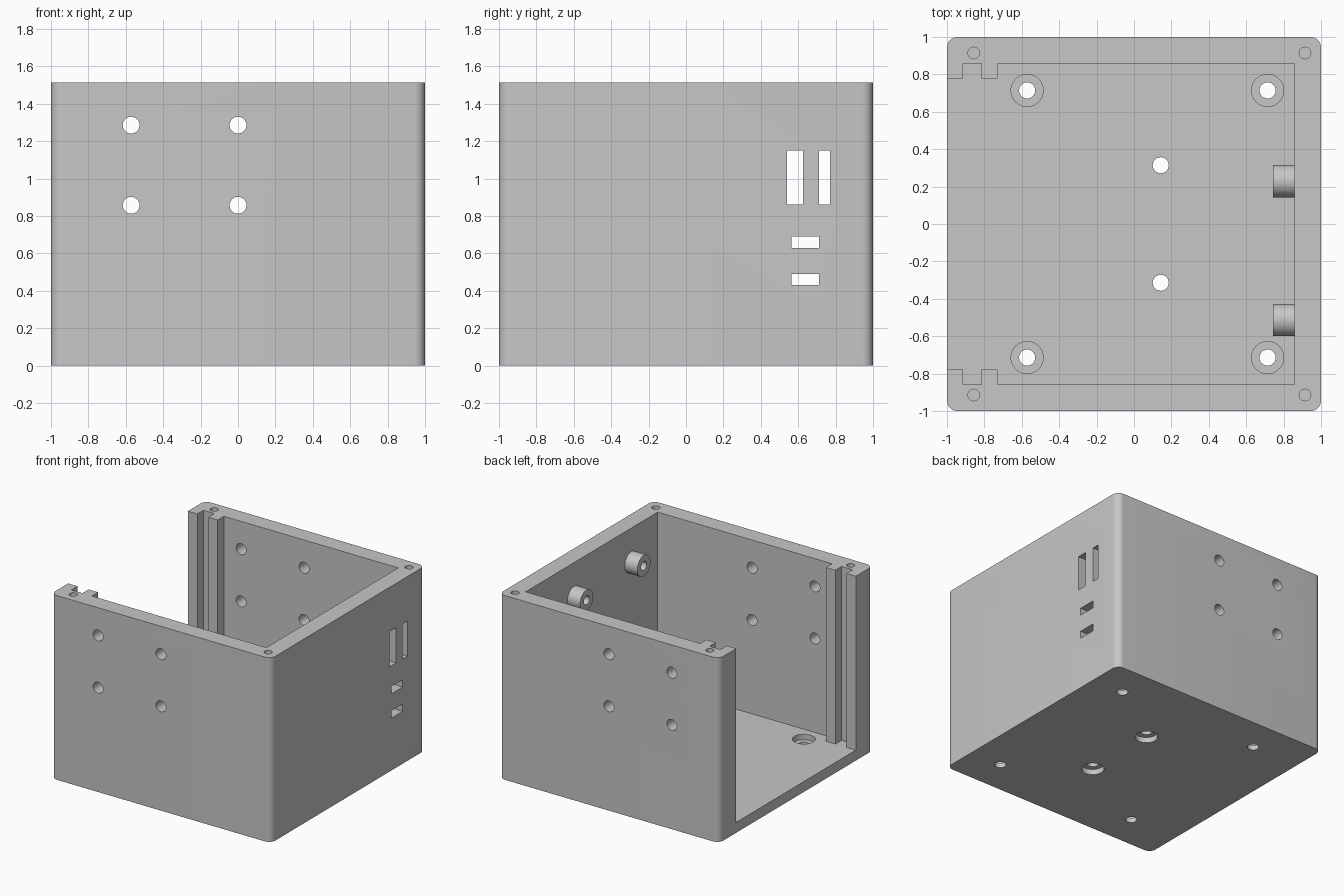
import bpy, bmesh
from math import pi
from mathutils import Matrix, Vector

if "Cube" in bpy.data.objects:
    bpy.data.objects.remove(bpy.data.objects["Cube"], do_unlink=True)

MM = 1 / 35                      # part is laid out in millimetres
HEIGHT, FLOOR, HALF = 53 * MM, 3 * MM, 1.0
INNER = 30 * MM                  # inner wall faces

grey = bpy.data.materials.new("plain grey")
grey.use_nodes = True
colour = (0.57, 0.57, 0.57, 1)
grey.diffuse_color = colour
grey.node_tree.nodes["Principled BSDF"].inputs["Base Color"].default_value = colour


def finish(bm, name):
    bmesh.ops.recalc_face_normals(bm, faces=bm.faces)
    mesh = bpy.data.meshes.new(name)
    bm.to_mesh(mesh)
    bm.free()
    mesh.materials.append(grey)
    obj = bpy.data.objects.new(name, mesh)
    bpy.context.collection.objects.link(obj)
    return obj


def box(name, low, high, corner=0):
    low, high = Vector(low), Vector(high)
    bm = bmesh.new()
    bmesh.ops.create_cube(bm, size=1)
    for v in bm.verts:
        v.co = (low + high) / 2 + v.co * (high - low)
    if corner:
        upright = [e for e in bm.edges
                   if abs(e.verts[0].co.z - e.verts[1].co.z) > 0.1]
        bmesh.ops.bevel(bm, geom=upright, offset=corner, segments=8,
                        profile=0.5, affect='EDGES')
    return finish(bm, name)


def rod(name, centre, radius, length, axis='Z'):
    turn = {'X': Matrix.Rotation(pi / 2, 4, 'Y'),
            'Y': Matrix.Rotation(pi / 2, 4, 'X'),
            'Z': Matrix.Identity(4)}[axis]
    bm = bmesh.new()
    bmesh.ops.create_cone(bm, cap_ends=True, segments=40, radius1=radius,
                          radius2=radius, depth=length,
                          matrix=Matrix.Translation(centre) @ turn)
    return finish(bm, name)


def prism(name, outline, low, high):
    bm = bmesh.new()
    face = bm.faces.new([bm.verts.new((x, y, low)) for x, y in outline])
    top = bmesh.ops.extrude_face_region(bm, geom=[face])["geom"]
    bmesh.ops.translate(bm, vec=(0, 0, high - low),
                        verts=[v for v in top if isinstance(v, bmesh.types.BMVert)])
    return finish(bm, name)


body = box("enclosure", (-HALF, -HALF, 0), (HALF, HALF, HEIGHT), 2 * MM)
helpers = []


def combine(tool, operation='DIFFERENCE'):
    mod = body.modifiers.new(tool.name, 'BOOLEAN')
    mod.operation, mod.solver, mod.object = operation, 'EXACT', tool
    tool.hide_render = True
    helpers.append(tool)


# Cavity open on one side, with ribs that leave a slot for a sliding panel
rib = 27.2 * MM
half = [(-1.1, rib), (-32 * MM, rib), (-32 * MM, INNER), (-28.5 * MM, INNER),
        (-28.5 * MM, rib), (-25.5 * MM, rib), (-25.5 * MM, INNER), (INNER, INNER)]
outline = half + [(x, -y) for x, y in reversed(half)]
combine(prism("cavity", outline, FLOOR, HEIGHT + 0.1))

# Board standoffs on the closed end wall
for y in (8 * MM, -18 * MM):
    z = 43.2 * MM
    combine(rod("standoff", (0.83, y, z), 3 * MM, 0.174, 'X'), 'UNION')
    combine(rod("standoff_hole", (0.78, y, z), 0.036, 0.16, 'X'))

# Lid screw holes in the rim and countersunk holes in the floor
for side in (-1, 1):
    for x in (-30 * MM, 32 * MM):
        combine(rod("lid_hole", (x, side * 32 * MM, HEIGHT), 0.031, 0.6))
    for x in (-20 * MM, 25 * MM):
        y = side * 25 * MM
        combine(rod("floor_hole", (x, y, 0.05), 0.043, 0.3))
        combine(rod("floor_recess", (x, y, FLOOR + 0.055), 0.086, 0.2))
    y = side * 11 * MM
    combine(rod("centre_hole", (5 * MM, y, 0.05), 0.043, 0.3))
    combine(rod("centre_recess", (5 * MM, y, -0.055), 0.086, 0.2))

# Holes through both long walls
for x in (-20 * MM, 0):
    for z in (30 * MM, 45 * MM):
        combine(rod("wall_hole", (x, 0, z), 0.045, 2.4, 'Y'))

# Rectangular ports in the closed end wall
for y0, y1, z0, z1 in ((0.54, 0.625, 0.86, 1.15), (0.71, 0.77, 0.86, 1.15),
                       (0.565, 0.71, 0.63, 0.69), (0.565, 0.71, 0.43, 0.49)):
    combine(box("port", (0.8, y0, z0), (1.1, y1, z1)))

# Bake the cuts and remove the helper shapes
bpy.context.view_layer.update()
graph = bpy.context.evaluated_depsgraph_get()
result = bpy.data.meshes.new_from_object(body.evaluated_get(graph))
body.modifiers.clear()
body.data = result
for tool in helpers:
    bpy.data.objects.remove(tool, do_unlink=True)
result.materials.clear()
result.materials.append(grey)
for face in result.polygons:
    face.material_index = 0

bpy.ops.object.select_all(action='DESELECT')
body.select_set(True)
bpy.context.view_layer.objects.active = body
bpy.ops.object.shade_smooth_by_angle(angle=0.5)
